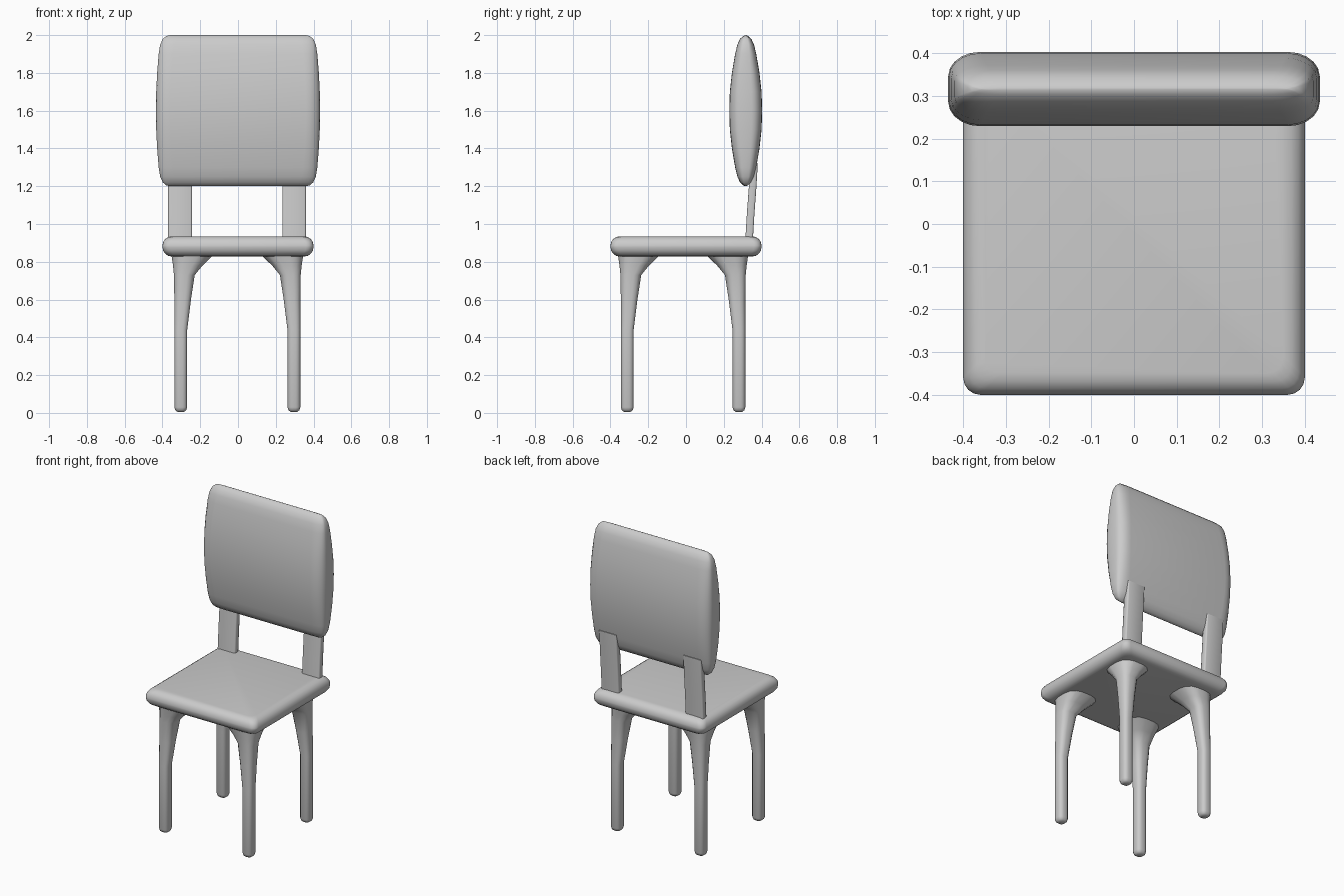
import bpy, bmesh, math

cube = bpy.data.objects.get("Cube")
if cube:
    bpy.data.objects.remove(cube, do_unlink=True)

grey = bpy.data.materials.new("plain grey")
grey.use_nodes = True
grey.diffuse_color = (0.6, 0.6, 0.6, 1)
grey.node_tree.nodes["Principled BSDF"].inputs["Base Color"].default_value = (0.6, 0.6, 0.6, 1)


def finish(name, bm, angle=60):
    bmesh.ops.recalc_face_normals(bm, faces=bm.faces)
    mesh = bpy.data.meshes.new(name)
    bm.to_mesh(mesh)
    bm.free()
    mesh.materials.append(grey)
    obj = bpy.data.objects.new(name, mesh)
    bpy.context.collection.objects.link(obj)
    bpy.ops.object.select_all(action="DESELECT")
    obj.select_set(True)
    bpy.context.view_layer.objects.active = obj
    bpy.ops.object.shade_smooth_by_angle(angle=math.radians(angle))
    return obj


def rounded_ring(x0, x1, y0, y1, rx, ry, z, steps):
    """Rectangle with elliptical corners, as a list of points."""
    points = []
    corners = [(x1 - rx, y1 - ry), (x0 + rx, y1 - ry), (x0 + rx, y0 + ry), (x1 - rx, y0 + ry)]
    for quarter, (cx, cy) in enumerate(corners):
        for i in range(steps + 1):
            a = math.pi / 2 * (quarter + i / steps)
            points.append((cx + rx * math.cos(a), cy + ry * math.sin(a), z))
    return points


def loft(name, rings, angle=60):
    bm = bmesh.new()
    loops = [[bm.verts.new(p) for p in ring] for ring in rings]
    n = len(loops[0])
    for low, high in zip(loops, loops[1:]):
        for i in range(n):
            j = (i + 1) % n
            bm.faces.new((low[i], low[j], high[j], high[i]))
    bm.faces.new(loops[0][::-1])
    bm.faces.new(loops[-1])
    return finish(name, bm, angle)


# Seat: a slab with a soft rounded rim
rim, rings = 0.05, []
for z_mid, start in ((0.878, -90), (0.885, 0)):
    for i in range(5):
        a = math.radians(start + 90 * i / 4)
        half = 0.4 - rim * (1 - math.cos(a))
        rings.append(rounded_ring(-half, half, -half, half, 0.04, 0.04, z_mid + rim * math.sin(a), 4))
loft("seat", rings)

# Backrest: a cushion swelling towards the middle (height, half width, half depth)
half_profile = [(0, 0.435, 0.087), (0.1, 0.433, 0.084), (0.2, 0.428, 0.073),
                (0.3, 0.42, 0.056), (0.35, 0.412, 0.044), (0.38, 0.398, 0.03), (0.395, 0.38, 0.013), (0.4, 0.36, 0.003)]
profile = [(-h, w, d) for h, w, d in half_profile[:0:-1]] + half_profile
loft("backrest", [rounded_ring(-w, w, 0.316 - d, 0.316 + d, 0.075, 0.65 * d, 1.6 + h, 5)
                  for h, w, d in profile], 80)

# Slats: two slightly leaning boards joining seat and backrest
for side, x0, x1 in (("right", -0.37, -0.243), ("left", 0.235, 0.36)):
    loft(side + "_slat", [rounded_ring(x0, x1, y, y + 0.04, 0.008, 0.008, z, 2)
                          for z, y in ((0.9, 0.313), (1.05, 0.322), (1.2, 0.333), (1.32, 0.34))])

# Legs: rounded posts flaring inwards under the seat (height, outer reach, inner reach)
leg_profile = [(0.006, 0.018, 0.018), (0.014, 0.029, 0.029), (0.03, 0.034, 0.034), (0.44, 0.034, 0.034),
               (0.6, 0.034, 0.054), (0.73, 0.036, 0.074), (0.78, 0.041, 0.115), (0.84, 0.05, 0.178)]
for end, cy, sy in (("front", -0.311, -1), ("back", 0.28, 1)):
    for side, cx, sx in (("right", -0.303, -1), ("left", 0.296, 1)):
        rings = []
        for z, outer, inner in leg_profile:
            xs = sorted((cx + sx * outer, cx - sx * inner))
            ys = sorted((cy + sy * outer, cy - sy * inner))
            r = 0.35 * (outer + inner)
            rings.append(rounded_ring(*xs, *ys, r, r, z, 3))
        loft(end + "_" + side + "_leg", rings)
